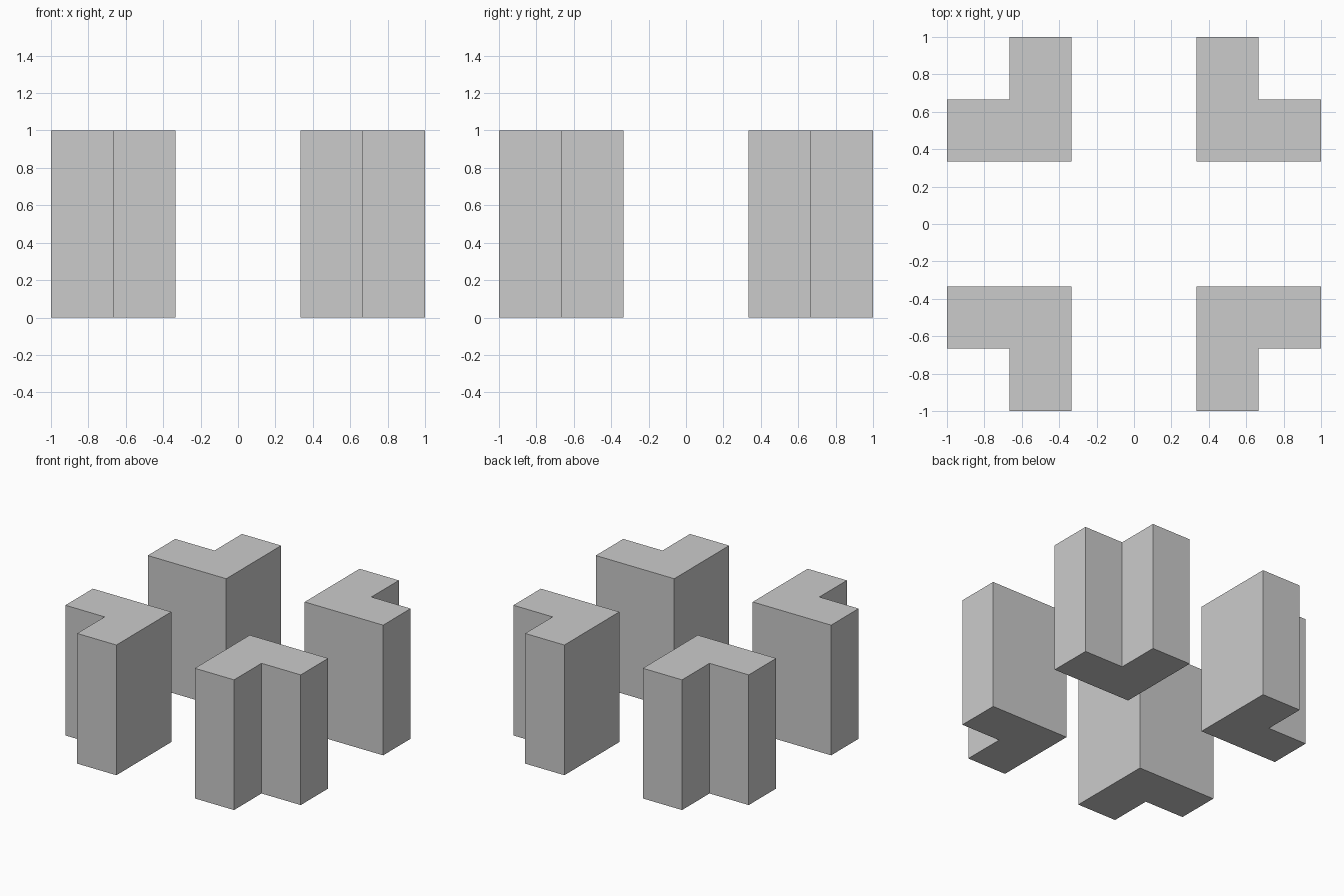
import bpy, bmesh

if "Cube" in bpy.data.objects:
    bpy.data.objects.remove(bpy.data.objects["Cube"])

T = 1 / 3        # arm thickness and inner offset
HEIGHT = 1.0

# L-shaped footprint in the +x +y quadrant, inner corner facing outwards
PROFILE = [(T, T), (1, T), (1, 2 * T), (2 * T, 2 * T), (2 * T, 1), (T, 1)]


def corner_block(name, sx, sy):
    """Extrude the L footprint, mirrored into the quadrant given by the signs."""
    bm = bmesh.new()
    base = bm.faces.new([bm.verts.new((x * sx, y * sy, 0)) for x, y in PROFILE])
    top = bmesh.ops.extrude_face_region(bm, geom=[base], use_keep_orig=True)
    verts = [g for g in top["geom"] if isinstance(g, bmesh.types.BMVert)]
    bmesh.ops.translate(bm, verts=verts, vec=(0, 0, HEIGHT))
    bmesh.ops.recalc_face_normals(bm, faces=bm.faces)
    mesh = bpy.data.meshes.new(name)
    bm.to_mesh(mesh)
    bm.free()
    bpy.context.collection.objects.link(bpy.data.objects.new(name, mesh))


# Four corner blocks around a cross-shaped gap
for sy, row in ((-1, "front"), (1, "back")):
    for sx, side in ((-1, "left"), (1, "right")):
        corner_block(f"{row}_{side}_corner_block", sx, sy)
